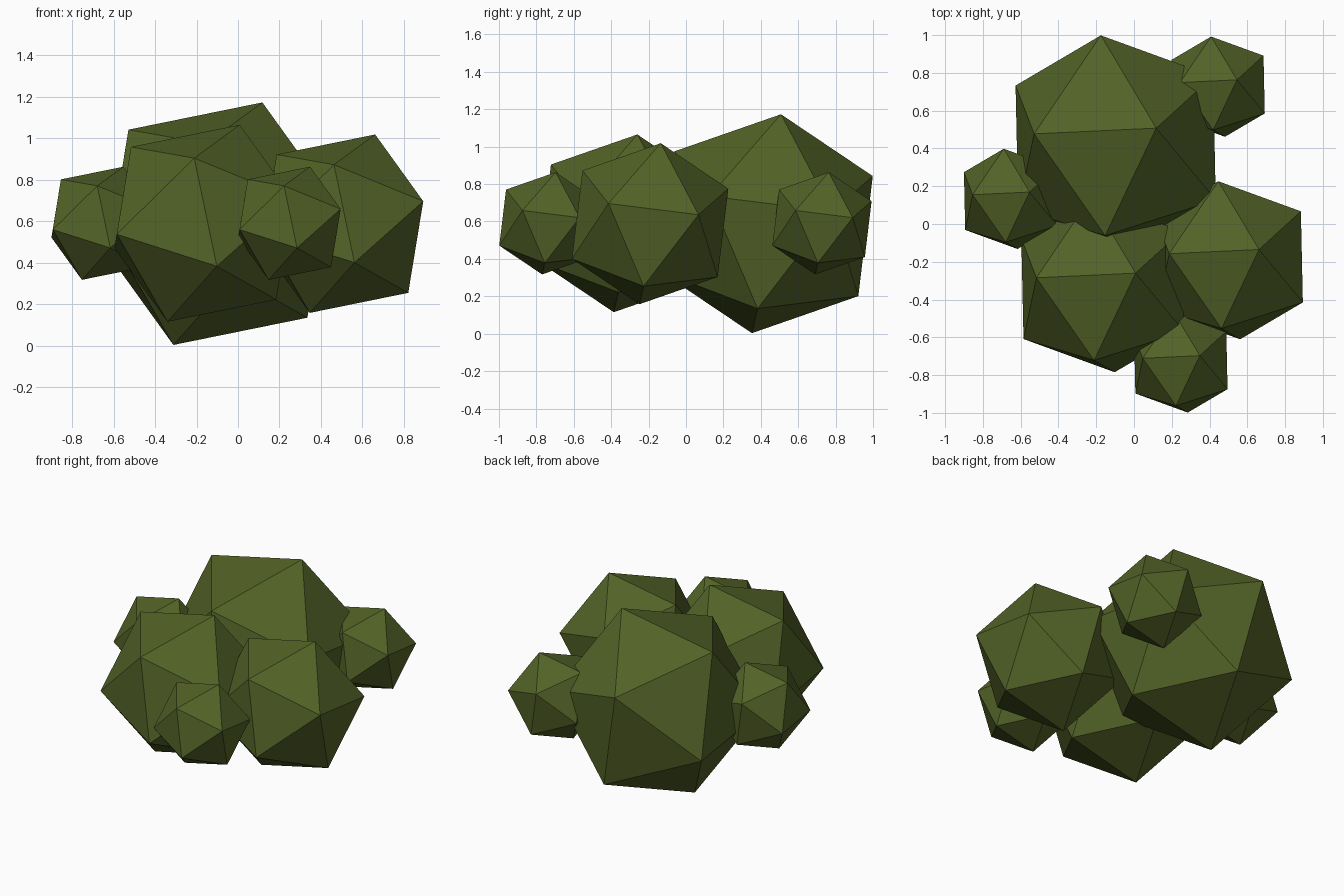
import bpy
import bmesh
from mathutils import Vector, Matrix

if "Cube" in bpy.data.objects:
    bpy.data.objects.remove(bpy.data.objects["Cube"])

# one flat leaf colour
leaf = bpy.data.materials.new("olive_leaf")
leaf.diffuse_color = (0.085, 0.122, 0.020, 1.0)
leaf.use_nodes = True
leaf.node_tree.nodes["Principled BSDF"].inputs["Base Color"].default_value = leaf.diffuse_color

# shared tilt of every clump: u runs along the top edge, w points up through it
u = Vector((0.979, 0.046, 0.199)).normalized()
w = Vector((-0.200, 0.117, 0.973))
w = (w - u * w.dot(u)).normalized()
v = w.cross(u)
tilt = Matrix((u, v, w)).transposed()

PHI = (1 + 5 ** 0.5) / 2


def clump(name, centre, radius):
    """Twenty-sided leaf ball: hull of three golden rectangles."""
    bm = bmesh.new()
    for a in (-1, 1):
        for b in (-PHI, PHI):
            for p in ((a, 0, b), (0, b, a), (b, a, 0)):
                bm.verts.new(tilt @ (Vector(p).normalized() * radius))
    bmesh.ops.convex_hull(bm, input=bm.verts)
    bmesh.ops.recalc_face_normals(bm, faces=bm.faces)
    mesh = bpy.data.meshes.new(name)
    bm.to_mesh(mesh)
    bm.free()
    mesh.materials.append(leaf)
    obj = bpy.data.objects.new(name, mesh)
    obj.location = centre
    bpy.context.collection.objects.link(obj)


# three main clumps
clump("large_back_clump", (-0.097, 0.43, 0.588), 0.628)
clump("medium_front_clump", (-0.166, -0.323, 0.59), 0.51)
clump("medium_right_clump", (0.504, -0.192, 0.588), 0.462)

# three small clumps around the edge
for name, x, y in (("small_front_clump", 0.248, -0.733),
                   ("small_left_clump", -0.653, 0.133),
                   ("small_back_clump", 0.445, 0.727)):
    clump(name, (x, y, 0.59), 0.293)
